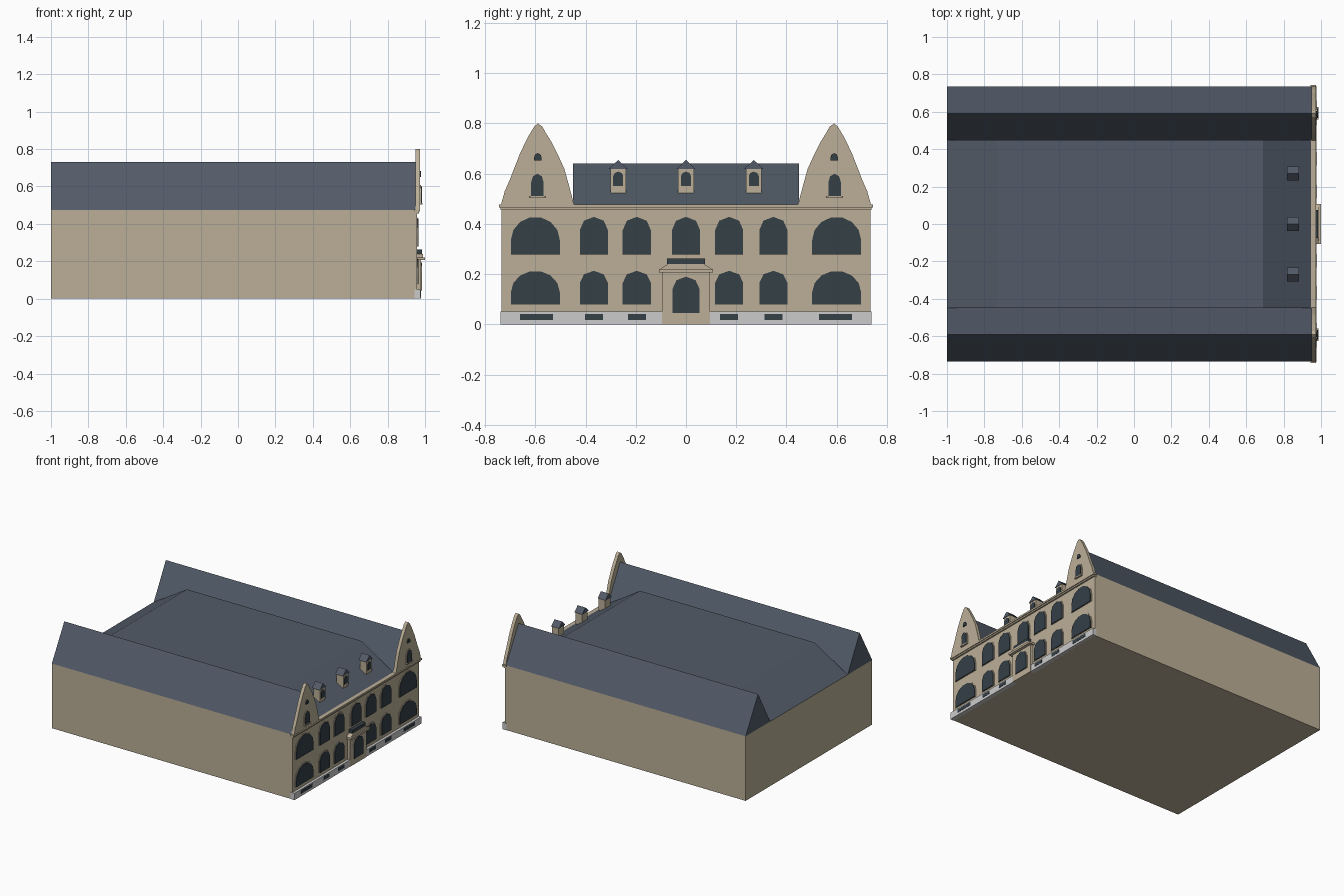
import bpy, bmesh, math

if "Cube" in bpy.data.objects:
    bpy.data.objects.remove(bpy.data.objects["Cube"])


def material(name, r, g, b):
    m = bpy.data.materials.new(name)
    m.diffuse_color = (r, g, b, 1)
    m.use_nodes = True
    m.node_tree.nodes["Principled BSDF"].inputs["Base Color"].default_value = m.diffuse_color
    return m


STONE = material("sandstone", 0.50, 0.43, 0.31)
SLATE = material("slate", 0.085, 0.105, 0.14)
GLASS = material("dark_glass", 0.035, 0.05, 0.062)
PLINTH = material("grey_stone", 0.55, 0.55, 0.53)


def prism(name, pts, a, b, mat, axis="x"):
    """Extrude a profile from a to b: (y, z) along x, or (x, z) along y."""
    bm = bmesh.new()
    place = (lambda p, d: (d, p[0], p[1])) if axis == "x" else (lambda p, d: (p[0], d, p[1]))
    lo = [bm.verts.new(place(p, a)) for p in pts]
    hi = [bm.verts.new(place(p, b)) for p in pts]
    bm.faces.new(lo)
    bm.faces.new(hi)
    n = len(pts)
    for i in range(n):
        j = (i + 1) % n
        bm.faces.new((lo[i], lo[j], hi[j], hi[i]))
    bmesh.ops.recalc_face_normals(bm, faces=bm.faces)
    me = bpy.data.meshes.new(name)
    bm.to_mesh(me)
    bm.free()
    me.materials.append(mat)
    ob = bpy.data.objects.new(name, me)
    bpy.context.collection.objects.link(ob)
    return ob


def rect(y0, y1, z0, z1):
    return [(y0, z0), (y1, z0), (y1, z1), (y0, z1)]


def arch(cy, w, z0, spring, top, n):
    pts = [(cy - w / 2, z0), (cy + w / 2, z0)]
    for i in range(n + 1):
        t = math.pi * i / n
        pts.append((cy + w / 2 * math.cos(t), spring + (top - spring) * math.sin(t)))
    return pts


def window(name, cy, w, z0, spring, top, n, x):
    """Thin stone surround with a dark pane set just proud of it."""
    prism(name + "_surround", arch(cy, w + 0.014, z0, spring, top + 0.007, n), x - 0.01, x + 0.004, STONE)
    prism(name + "_pane", arch(cy, w, z0 + 0.001, spring, top, n), x - 0.005, x + 0.009, GLASS)


WALL = 0.957

# Main block
prism("main_block", rect(-0.735, 0.735, 0, 0.475), -1, WALL, STONE)

# Central roof: flat top, sloping front and back
prism("central_roof", [(-1, 0.475), (0.95, 0.475), (0.69, 0.64), (-0.73, 0.64)],
      -0.45, 0.45, SLATE, "y")

# Plinth and cornice
for s in (-1, 1):
    prism("plinth", rect(*sorted((s * 0.09, s * 0.738)), 0, 0.05), 0.945, 0.976, PLINTH)
prism("cornice_lower", rect(-0.738, 0.738, 0.455, 0.465), 0.945, 0.968, STONE)
prism("cornice_upper", rect(-0.744, 0.744, 0.465, 0.478), 0.945, 0.974, STONE)

# Half of the stepped gable outline, as (distance from centre line, height)
gable = [(0.737, 0.476), (0.722, 0.53), (0.70, 0.58), (0.685, 0.62), (0.66, 0.683),
         (0.63, 0.745), (0.605, 0.787), (0.59, 0.80), (0.572, 0.787), (0.56, 0.765),
         (0.535, 0.725), (0.51, 0.675), (0.485, 0.62), (0.468, 0.56), (0.446, 0.476)]

for s in (-1, 1):
    # Side roof
    prism("side_roof", [(s * 0.45, 0.475), (s * 0.735, 0.475), (s * 0.59, 0.73)], -1, 0.95, SLATE)
    # Gable wall and its openings
    prism("gable_wall", [(s * y, z) for y, z in gable], 0.949, 0.973, STONE)
    window("gable_window", s * 0.592, 0.05, 0.51, 0.565, 0.60, 4, 0.974)
    prism("gable_sill", rect(s * 0.592 - 0.034, s * 0.592 + 0.034, 0.503, 0.511), 0.965, 0.986, STONE)
    prism("gable_vent", arch(s * 0.59, 0.03, 0.652, 0.664, 0.682, 4), 0.965, 0.979, GLASS)
    # Wide windows on both floors
    window("wide_window_upper", s * 0.60, 0.195, 0.278, 0.335, 0.428, 7, WALL)
    window("wide_window_lower", s * 0.60, 0.195, 0.077, 0.127, 0.213, 7, WALL)
    prism("wide_cellar_window", rect(s * 0.595 - 0.066, s * 0.595 + 0.066, 0.018, 0.042), 0.97, 0.978, GLASS)

# Narrow windows
for y in (-0.367, -0.196, 0.172, 0.348):
    window("narrow_window_upper", y, 0.112, 0.278, 0.375, 0.428, 4, WALL)
    window("narrow_window_lower", y, 0.112, 0.077, 0.165, 0.213, 4, WALL)
    prism("cellar_window", rect(y - 0.036, y + 0.036, 0.018, 0.042), 0.97, 0.978, GLASS)
window("middle_window", 0, 0.112, 0.278, 0.375, 0.428, 4, WALL)

# Entrance: porch, door, canopy and blank sign board
prism("porch", rect(-0.095, 0.095, 0, 0.208), 0.945, 0.978, STONE)
window("entrance_door", 0, 0.108, 0.044, 0.14, 0.19, 4, 0.976)
prism("canopy_slab", rect(-0.108, 0.108, 0.206, 0.22), 0.945, 1.0, STONE)
prism("canopy_top", [(-0.104, 0.22), (0.104, 0.22), (0.072, 0.24), (-0.072, 0.24)], 0.945, 0.99, STONE)
prism("sign_board", rect(-0.076, 0.076, 0.238, 0.263), 0.955, 0.985, GLASS)

# Dormers on the front roof slope
for y in (-0.27, 0, 0.27):
    prism("dormer_body", rect(y - 0.031, y + 0.031, 0.50, 0.62), 0.825, 0.875, STONE)
    prism("dormer_front", rect(y - 0.031, y + 0.031, 0.535, 0.62), 0.87, 0.878, STONE)
    prism("dormer_pane", arch(y, 0.04, 0.55, 0.59, 0.608, 4), 0.87, 0.881, GLASS)
    prism("dormer_roof", [(y - 0.038, 0.618), (y + 0.038, 0.618), (y, 0.655)], 0.818, 0.881, SLATE)
